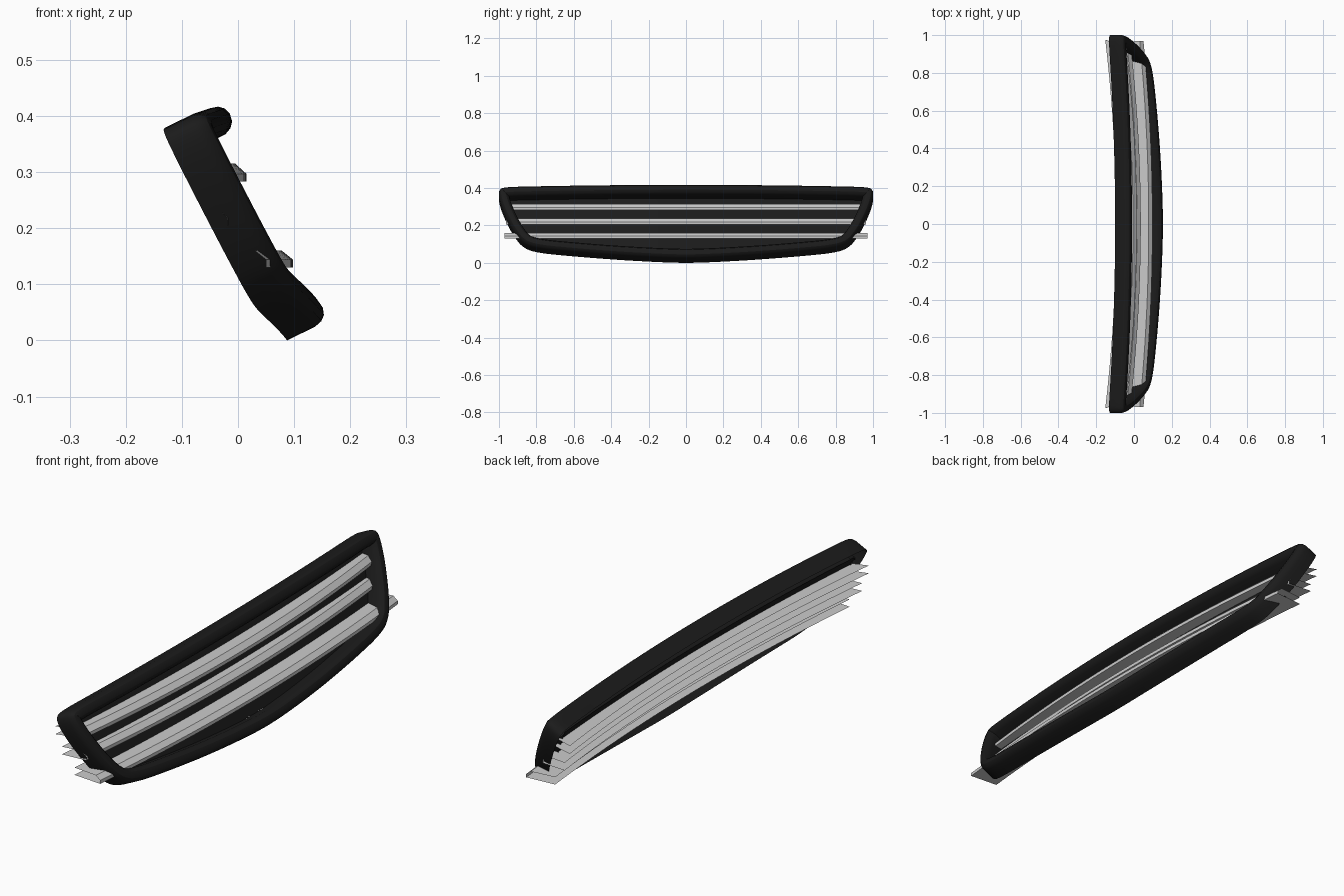
import bpy
from mathutils import Vector

cube = bpy.data.objects.get("Cube")
if cube:
    bpy.data.objects.remove(cube)

DEPTH = Vector((0.9, 0, 0.436))    # direction the grille faces
UP = Vector((-0.436, 0, 0.9))      # up the raked face
SIDE = Vector((0, 1, 0))

black = bpy.data.materials.new("black_plastic")
black.use_nodes = True
black.diffuse_color = (0.011, 0.011, 0.011, 1)
black.node_tree.nodes["Principled BSDF"].inputs["Base Color"].default_value = (0.011, 0.011, 0.011, 1)


def add_object(name, verts, faces, material=None):
    mesh = bpy.data.meshes.new(name)
    mesh.from_pydata(verts, [], faces)
    mesh.update()
    obj = bpy.data.objects.new(name, mesh)
    bpy.context.collection.objects.link(obj)
    if material:
        mesh.materials.append(material)
    bpy.ops.object.select_all(action="DESELECT")
    obj.select_set(True)
    bpy.context.view_layer.objects.active = obj
    bpy.ops.object.shade_smooth_by_angle(angle=0.5)


def grid_faces(rows, cols, wrap=False):
    faces = []
    for i in range(rows if wrap else rows - 1):
        k = (i + 1) % rows
        for j in range(cols - 1):
            faces.append((i * cols + j, i * cols + j + 1, k * cols + j + 1, k * cols + j))
    return faces


def on_plane(y, z):
    """Point on the raked, bowed rear plane."""
    return Vector((-0.10 + (0.39 - z) * 0.48 - 0.042 * y * y, y, z))


def rounded(points, passes):
    """Corner cutting on a closed loop."""
    for _ in range(passes):
        cut = []
        for a, b in zip(points, points[1:] + points[:1]):
            cut += [a.lerp(b, 0.25), a.lerp(b, 0.75)]
        points = cut
    return points


# Outline of the surround, bottom centre to top centre, then mirrored
half = [(0, -0.002), (0.2, 0.006), (0.4, 0.018), (0.6, 0.034), (0.79, 0.052), (0.87, 0.078),
        (0.92, 0.14), (0.958, 0.21), (0.988, 0.28), (1.003, 0.338), (0.997, 0.37),
        (0.95, 0.379), (0.75, 0.383), (0.5, 0.387), (0.25, 0.389), (0, 0.39)]
loop = half + [(-y, z) for y, z in half[-2:0:-1]]
path = rounded([Vector(p) for p in loop], 2)
count = len(path)

# Inward directions, softened at the corners
inward = []
for i in range(count):
    t = path[(i + 1) % count] - path[i - 1]
    inward.append(Vector((-t.y / 0.9, t.x)).normalized())
for _ in range(2):
    inward = [(inward[i - 1] + inward[i] * 2 + inward[(i + 1) % count]).normalized()
              for i in range(count)]

# Surround: thin outer wall rolling over into a rounded front lip (depth, inset)
LIP = 0.055
PANEL_DEPTH = 0.01
section = [(0, 0), (0.028, 0), (0.055, 0), (0.07, 0.004), (0.079, 0.012), (0.083, 0.024),
           (0.081, 0.038), (0.073, 0.048), (0.06, 0.054), (PANEL_DEPTH, LIP)]
verts = []
for p, n in zip(path, inward):
    for d, inset in section:
        verts.append(on_plane(p.x, p.y) + DEPTH * d + (SIDE * n.x + UP * n.y) * inset)
add_object("surround", verts, grid_faces(count, len(section), True), black)

# Dark backing panel across the opening
rows = [(p.x + n.x * LIP, p.y + n.y * LIP * 0.9) for p, n in zip(path, inward) if p.x > 0]
COLS = 25
verts = []
for y, z in rows:
    for c in range(COLS):
        verts.append(on_plane(y * (c / 12 - 1), z) + DEPTH * PANEL_DEPTH)
add_object("backing_panel", verts, grid_faces(len(rows), COLS), black)


def slat(name, top, bottom, front, back, bow, front_half, back_half):
    """Open-backed bowed blade with a chamfered nose."""
    # setback from the nose and height along each blade's section
    profile = [(front - back, top), (0.02, top), (0, bottom + 0.014), (0, bottom), (front - back, bottom)]
    steps = 33
    verts = []
    for i in range(steps):
        t = i / 16 - 1
        for setback, z in profile:
            reach = back_half if setback == front - back else front_half
            verts.append((front - setback - bow * t * t, t * reach, z))
    add_object(name, verts, grid_faces(steps, len(profile)))


slat("upper_slat", 0.315, 0.283, 0.015, -0.095, 0.057, 0.945, 0.975)
slat("middle_slat", 0.237, 0.205, 0.036, -0.07, 0.055, 0.962, 0.97)
slat("lower_slat", 0.16, 0.13, 0.098, -0.027, 0.048, 0.97, 0.96)
